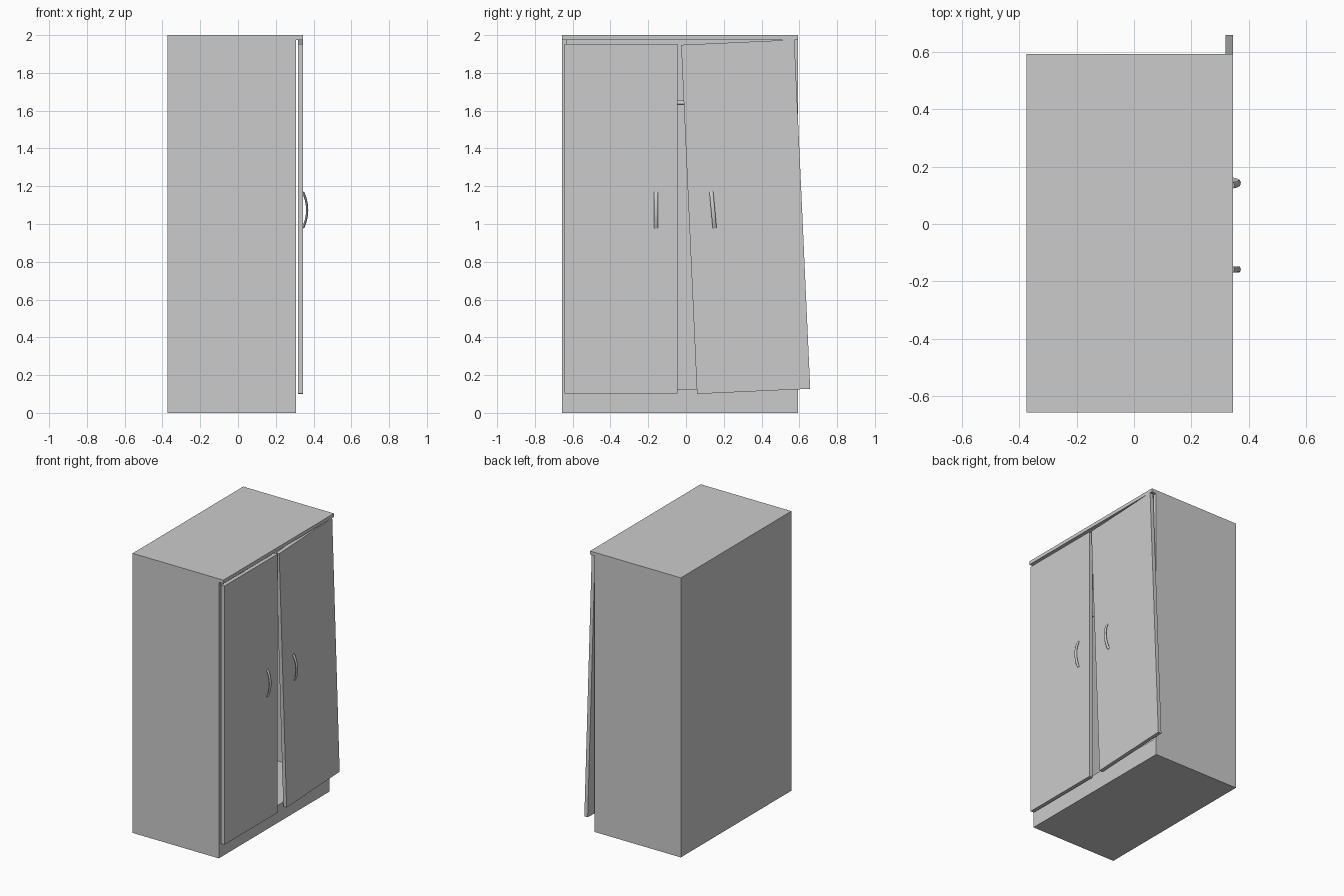
import bpy, bmesh, math
from mathutils import Matrix, Vector

if "Cube" in bpy.data.objects:
    bpy.data.objects.remove(bpy.data.objects["Cube"])

X0, XF, XT = -0.374, 0.308, 0.344      # back, carcass front, lid/door front
Y0, Y1 = -0.657, 0.593
T = 0.025                              # panel thickness


def add_mesh(name, bm):
    bmesh.ops.recalc_face_normals(bm, faces=bm.faces)
    me = bpy.data.meshes.new(name)
    bm.to_mesh(me)
    bm.free()
    ob = bpy.data.objects.new(name, me)
    bpy.context.collection.objects.link(ob)
    return ob


def box(name, x, y, z):
    bm = bmesh.new()
    size = Vector((x[1] - x[0], y[1] - y[0], z[1] - z[0]))
    mid = Vector((x[0] + x[1], y[0] + y[1], z[0] + z[1])) / 2
    bmesh.ops.create_cube(bm, size=1, matrix=Matrix.Translation(mid) @ Matrix.Diagonal((*size, 1)))
    return add_mesh(name, bm)


def place(ob, y, z, angle=0):
    ob.location = (0, y, z)
    ob.rotation_euler = (math.radians(angle), 0, 0)


def smooth(ob):
    bpy.ops.object.select_all(action='DESELECT')
    ob.select_set(True)
    bpy.context.view_layer.objects.active = ob
    bpy.ops.object.shade_smooth_by_angle(angle=math.radians(40))


def handle(name, half=0.095, bulge=0.022, n=16, sides=12):
    # Bowed grip: elliptical section swept along a shallow arc
    bm = bmesh.new()
    r = (half ** 2 + bulge ** 2) / (2 * bulge)
    a_max = math.asin(half / r)
    rings = []
    for i in range(n + 1):
        a = a_max * (2 * i / n - 1)
        out = Vector((math.cos(a), 0, math.sin(a)))
        c = Vector((XT - (r - bulge), 0, 0)) + out * r
        rings.append([bm.verts.new(c + out * 0.006 * math.cos(t) + Vector((0, 0.0105, 0)) * math.sin(t))
                      for t in (2 * math.pi * k / sides for k in range(sides))])
    for p, q in zip(rings, rings[1:]):
        for k in range(sides):
            m = (k + 1) % sides
            bm.faces.new((p[k], p[m], q[m], q[k]))
    bm.faces.new(rings[0])
    bm.faces.new(rings[-1])
    ob = add_mesh(name, bm)
    smooth(ob)
    return ob


# Carcass
box("base_plinth", (X0, XF), (Y0, Y1), (0, 0.125))
box("top_panel", (X0, XT), (Y0, Y1), (1.975, 2.0))
box("back_panel", (X0, X0 + T), (Y0, Y1), (0.125, 1.975))
box("left_side_panel", (X0 + T, XF), (Y0, Y0 + T), (0.125, 1.975))
box("right_side_panel", (X0 + T, XF), (Y1 - T, Y1), (0.125, 1.975))

# Clothes rail inside
bm = bmesh.new()
bmesh.ops.create_cone(bm, cap_ends=True, segments=24, radius1=0.012, radius2=0.012,
                      depth=Y1 - Y0 - 2 * T,
                      matrix=Matrix.Translation((-0.03, (Y0 + Y1) / 2, 1.642)) @ Matrix.Rotation(math.pi / 2, 4, 'X'))
smooth(add_mesh("clothes_rail", bm))

# Doors with handles; the second hangs crooked: (y, z, tilt), (handle y, z, tilt)
for side, door, grip in (("left", (-0.344, 1.028, 0), (-0.158, 1.074, 0)),
                         ("right", (0.316, 1.038, 2.6), (0.143, 1.074, 5.2))):
    place(box(side + "_door", (0.318, XT), (-0.3, 0.3), (-0.925, 0.925)), *door)
    place(handle(side + "_handle"), *grip)
